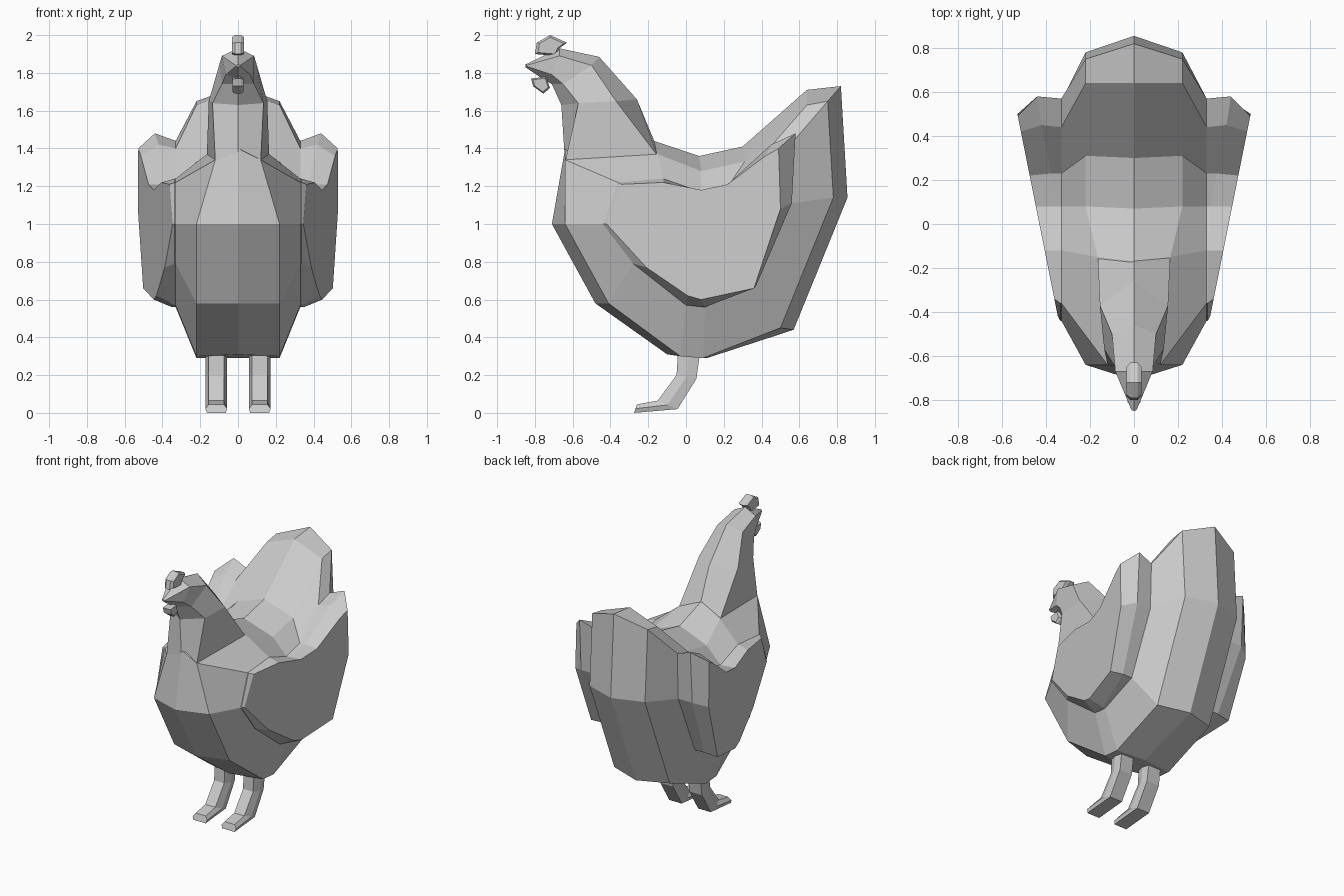
import bpy, bmesh

if "Cube" in bpy.data.objects:
    bpy.data.objects.remove(bpy.data.objects["Cube"])


def loft(name, rings):
    """Skin equal-length closed rings and cap both ends."""
    bm = bmesh.new()
    vs = [[bm.verts.new(p) for p in r] for r in rings]
    n = len(rings[0])
    for a, b in zip(vs, vs[1:]):
        for i in range(n):
            j = (i + 1) % n
            bm.faces.new((a[i], a[j], b[j], b[i]))
    bm.faces.new(vs[0])
    bm.faces.new(vs[-1])
    bmesh.ops.remove_doubles(bm, verts=bm.verts, dist=0.002)
    bmesh.ops.triangulate(bm, faces=[f for f in bm.faces if len(f.verts) > 4])
    bmesh.ops.recalc_face_normals(bm, faces=bm.faces)
    me = bpy.data.meshes.new(name)
    bm.to_mesh(me)
    bm.free()
    ob = bpy.data.objects.new(name, me)
    bpy.context.collection.objects.link(ob)
    return ob


def mirrored(rings):
    """Extend centre-to-right rings to the left side."""
    left = [[(-x, y, z) for x, y, z in r] for r in rings if max(p[0] for p in r) > 0]
    return left[::-1] + rings


# Body: side profiles (y, z) from the centre line outwards, chest > belly > tail > back
centre = [(-.71, 1.0), (-.48, .58), (-.10, .31), (.11, .29), (.57, .44), (.855, 1.14),
          (.82, 1.73), (.64, 1.71), (.30, 1.41), (.07, 1.36), (-.17, 1.44), (-.64, 1.40)]
flank = [(-.64, 1.0), (-.41, .58), (-.03, .30), (.09, .29), (.50, .45), (.78, 1.14),
         (.75, 1.65), (.64, 1.63), (.31, 1.33), (.08, 1.28), (-.15, 1.37), (-.64, 1.34)]
side = [(-.44, 1.0), (-.28, .79), (.0, .57), (.10, .56), (.37, .67), (.56, 1.11),
        (.57, 1.44), (.44, 1.40), (.23, 1.21), (.08, 1.17), (-.12, 1.24), (-.36, 1.22)]
wing = [(-.42, 1.0), (-.21, .77), (.01, .62), (.08, .60), (.36, .66), (.50, 1.08),
        (.49, 1.40), (.42, 1.36), (.22, 1.21), (.08, 1.18), (-.12, 1.22), (-.34, 1.21)]
flank_x = [.22] * 10 + [.165, .12]


def wing_x(y):
    return .43 + .2 * y


edge = [(max(.335, wing_x(y) - .1), y, z) for y, z in side]
edge[6] = (.44, .58, 1.48)
edge[7] = (.42, .45, 1.42)
loft("body_with_wings", mirrored([
    [(0, y, z) for y, z in centre],
    [(x, y, z) for x, (y, z) in zip(flank_x, flank)],
    [(.33, y, z) for y, z in side],
    edge,
    [(wing_x(y), y, z) for y, z in wing]]))

# Neck, head and beak: sections given as front, front corner, back corner, back
sections = [
    [(0, -.64, 1.32), (.12, -.64, 1.33), (.165, -.15, 1.36), (0, -.16, 1.42)],
    [(0, -.66, 1.63), (.135, -.57, 1.64), (.155, -.37, 1.65), (0, -.26, 1.66)],
    [(0, -.71, 1.74), (.085, -.65, 1.74), (.10, -.50, 1.84), (0, -.46, 1.885)],
    [(0, -.76, 1.77), (.065, -.71, 1.79), (.085, -.67, 1.89), (0, -.67, 1.93)],
    [(0, -.85, 1.83), (.012, -.845, 1.835), (.012, -.845, 1.84), (0, -.85, 1.845)]]
loft("neck_and_head", [s + [(-x, y, z) for x, y, z in s[2:0:-1]] for s in sections])


def slab(name, profile, half, x0=0, inner=.8):
    """Thick side profile with tapered flanks."""
    cy = sum(p[0] for p in profile) / len(profile)
    cz = sum(p[1] for p in profile) / len(profile)
    rim = [(cy + (y - cy) * inner, cz + (z - cz) * inner) for y, z in profile]
    loft(name, [[(x0 + d * half, y, z) for y, z in p]
                for d, p in ((-1, rim), (-.5, profile), (.5, profile), (1, rim))])


# Comb and wattle
slab("comb", [(-.80, 1.90), (-.79, 1.96), (-.72, 2.0), (-.63, 1.96), (-.67, 1.93), (-.69, 1.89)], .033)
slab("wattle", [(-.82, 1.77), (-.81, 1.73), (-.755, 1.69), (-.72, 1.72), (-.74, 1.78)], .03)

# Legs with feet: sections run down the shin and out to the toes (y, z front/back)
leg = [((-.04, .36), (.08, .36)), ((-.05, .20), (.055, .18)),
       ((-.15, .065), (-.045, .02)), ((-.26, .045), (-.275, .0))]
for label, s in (("left", -1), ("right", 1)):
    rings = []
    for (y0, z0), (y1, z1) in leg:
        ym, zm = (y0 + y1) / 2, (z0 + z1) / 2
        rings.append([(s * .115 + dx, y, z) for dx, y, z in (
            (-.04, y0, z0), (.04, y0, z0), (.058, ym, zm),
            (.05, y1, z1), (-.05, y1, z1), (-.058, ym, zm))])
    loft(label + "_leg", rings)
